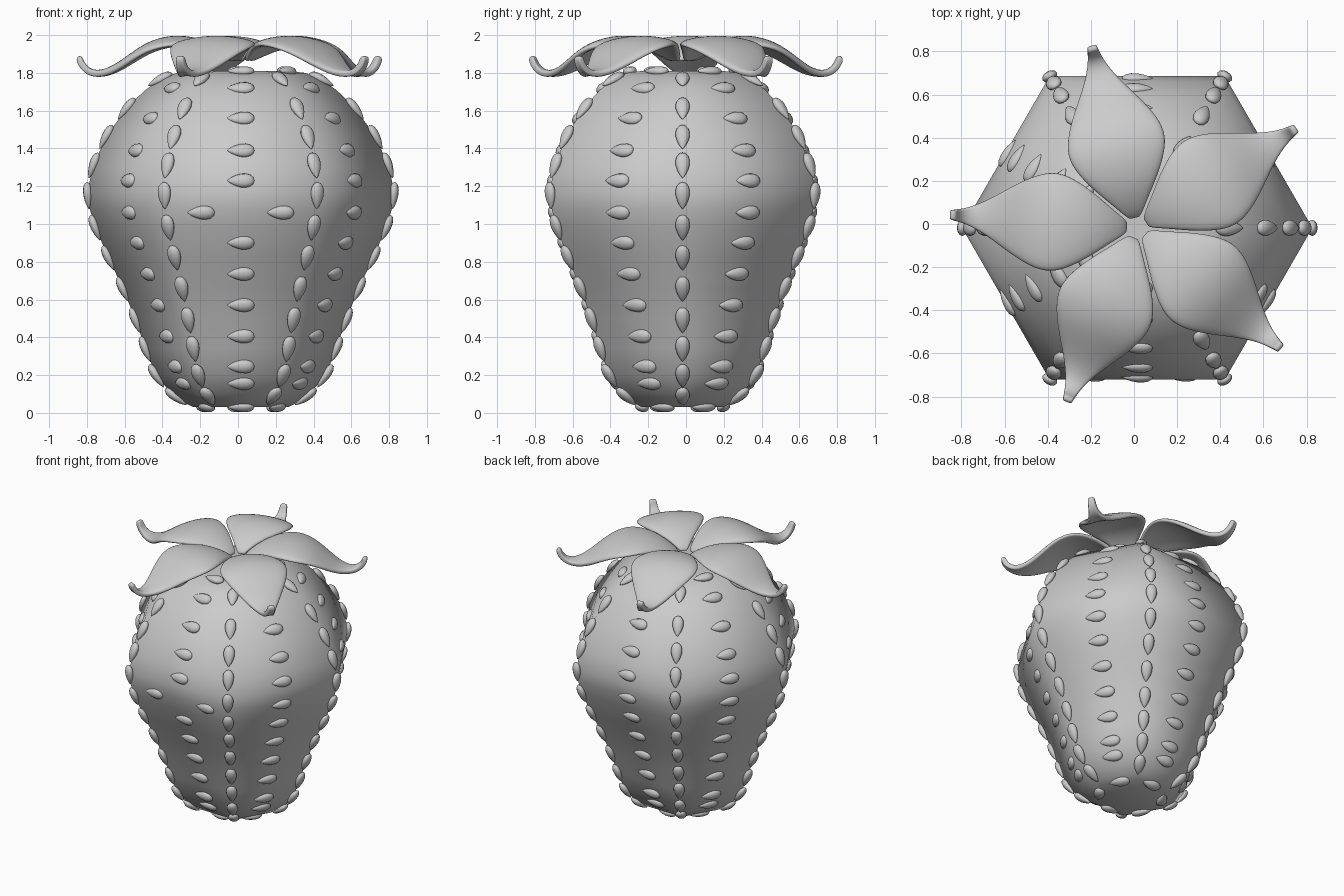
import bpy, bmesh
from math import cos, sin, pi, radians
from mathutils import Matrix, Vector

if "Cube" in bpy.data.objects:
    bpy.data.objects.remove(bpy.data.objects["Cube"])

CENTRE = Vector((0.015, -0.018, 0))
HEX = cos(pi / 6)

# Fruit profile: (z, corner radius)
PROFILE = [(0.03, 0.25), (0.055, 0.30), (0.1, 0.365), (0.2, 0.45), (0.34, 0.505),
           (0.5, 0.56), (0.66, 0.625), (0.82, 0.70), (0.98, 0.77), (1.08, 0.80),
           (1.17, 0.812), (1.3, 0.785), (1.47, 0.71), (1.63, 0.59), (1.71, 0.505),
           (1.77, 0.42), (1.80, 0.34), (1.81, 0.25)]


def radius(z):
    for (z0, r0), (z1, r1) in zip(PROFILE, PROFILE[1:]):
        if z <= z1:
            return r0 + (r1 - r0) * max(0, z - z0) / (z1 - z0)
    return PROFILE[-1][1]


def finish(bm, name, angle):
    bmesh.ops.recalc_face_normals(bm, faces=bm.faces)
    mesh = bpy.data.meshes.new(name)
    bm.to_mesh(mesh)
    bm.free()
    obj = bpy.data.objects.new(name, mesh)
    bpy.context.collection.objects.link(obj)
    bpy.ops.object.select_all(action='DESELECT')
    obj.select_set(True)
    bpy.context.view_layer.objects.active = obj
    bpy.ops.object.shade_smooth_by_angle(angle=radians(angle))
    return obj


# Six-sided fruit body
bm = bmesh.new()
rings = [[bm.verts.new(CENTRE + Vector((r * cos(k * pi / 3), r * sin(k * pi / 3), z)))
          for k in range(6)] for z, r in PROFILE]
for a, b in zip(rings, rings[1:]):
    for k in range(6):
        n = (k + 1) % 6
        bm.faces.new((a[k], a[n], b[n], b[k]))
bm.faces.new(rings[0][::-1])
bm.faces.new(rings[-1])
finish(bm, "fruit_body", 75)

# Seeds: tapered ellipsoids lying on the surface
seeds = bmesh.new()


def add_seed(angle, z, upright, shift=0.0):
    k = 1 if upright else HEX
    r = radius(z) * k
    slope = (radius(z + 0.03) - radius(z - 0.03)) * k / 0.06
    if z > 1.78:
        r, slope = 0.28, -6
    elif z < 0.05:
        slope = 3
    out = Vector((cos(angle), sin(angle), 0))
    side = Vector((-sin(angle), cos(angle), 0))
    normal = (out - Vector((0, 0, slope))).normalized()
    up = normal.cross(side)
    length = up if upright else side
    width = length.cross(normal)
    pos = CENTRE + out * r + side * shift + Vector((0, 0, z))
    frame = Matrix((width, normal, length)).transposed().to_4x4()
    frame.translation = pos
    made = bmesh.ops.create_uvsphere(seeds, u_segments=12, v_segments=8, radius=1)['verts']
    for v in made:
        t = v.co.z
        w = 1.13 * max(0, (1 + t) / 2) ** 0.35
        v.co = frame @ Vector((v.co.x * w * 0.041, v.co.y * w * 0.027, t * 0.072))


EDGE_Z = [1.765, 1.61, 1.46, 1.31, 1.15, 0.98, 0.82, 0.655, 0.49, 0.338, 0.195, 0.085]
FACE_Z = [1.81, 1.72, 1.56, 1.39, 1.23, 1.06, 0.9, 0.735, 0.57, 0.405, 0.245, 0.155, 0.03]
for k in range(6):
    for z in EDGE_Z:
        add_seed(k * pi / 3, z, True)
    for z in FACE_Z:
        # the front face has a pair of seeds at its widest row
        pair = k == 4 and z == 1.06
        for shift in ((-0.21, 0.21) if pair else (0,)):
            add_seed(k * pi / 3 + pi / 6, z, False, shift)
finish(seeds, "seeds", 60)

# Leaf stations: (distance out, height, half width)
LEAF = [(0.035, 1.88, 0.025), (0.12, 1.945, 0.088), (0.22, 1.988, 0.165), (0.32, 2.004, 0.222),
        (0.41, 1.998, 0.243), (0.51, 1.962, 0.212), (0.61, 1.888, 0.15), (0.69, 1.832, 0.095),
        (0.76, 1.812, 0.055), (0.805, 1.825, 0.037), (0.833, 1.858, 0.029), (0.843, 1.895, 0.024)]
for n in range(5):
    turn = Matrix.Translation(CENTRE) @ Matrix.Rotation(radians(32 + 72 * n), 4, 'Z')
    bm = bmesh.new()
    rows = [[bm.verts.new(turn @ Vector((r, w * u, z - 0.04 * u * u * w / 0.24)))
             for u in (-1, -0.6, 0, 0.6, 1)] for r, z, w in LEAF]
    for a, b in zip(rows, rows[1:]):
        for j in range(4):
            bm.faces.new((a[j], b[j], b[j + 1], a[j + 1]))
    leaf = finish(bm, f"leaf_{n + 1}", 60)
    # keep the upper side facing up so thickness grows downward
    if leaf.data.polygons[12].normal.z < 0:
        leaf.data.flip_normals()
    solid = leaf.modifiers.new("thickness", 'SOLIDIFY')
    solid.thickness = 0.035
    solid.offset = -1
    sub = leaf.modifiers.new("smooth", 'SUBSURF')
    sub.levels = sub.render_levels = 2
